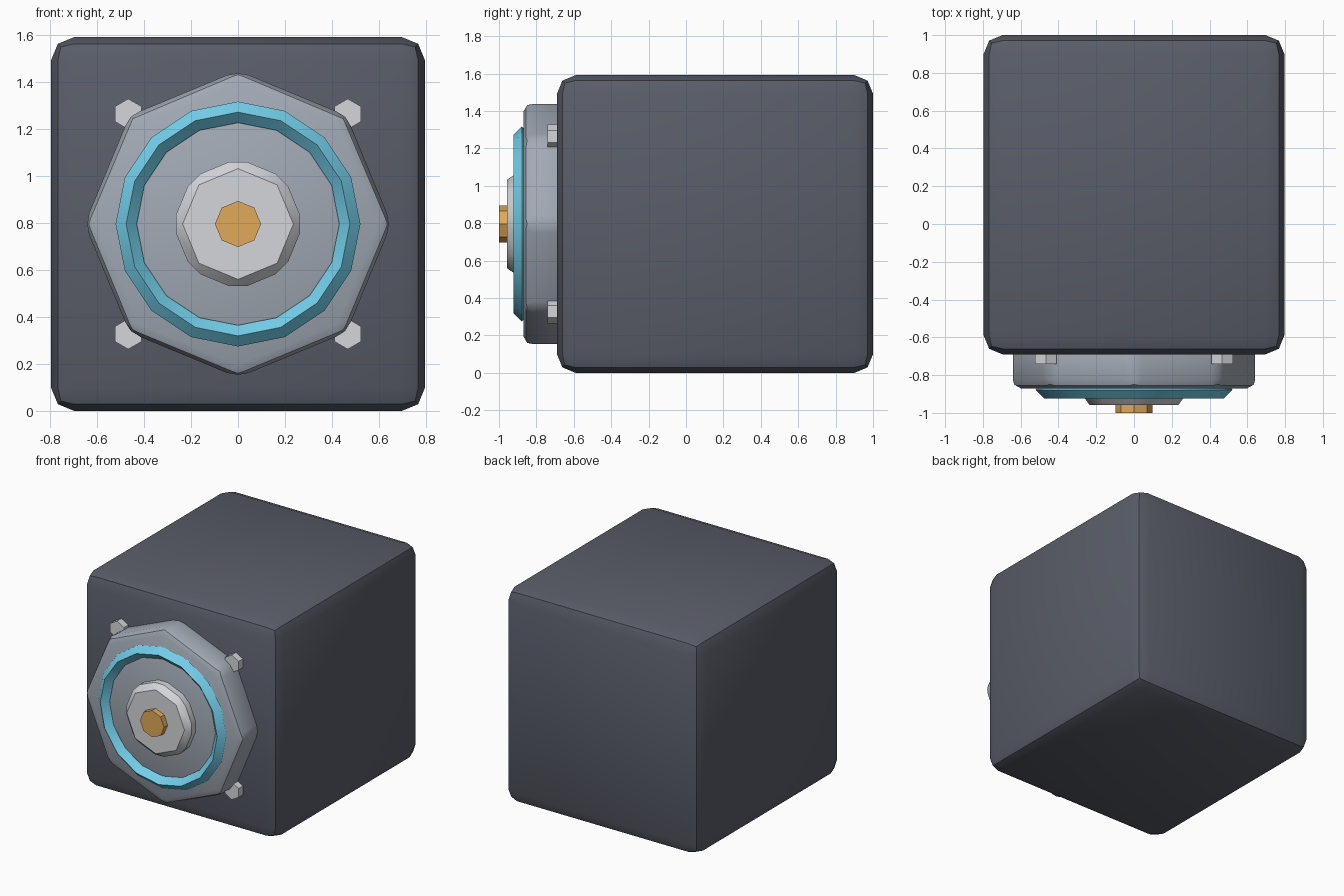
import bpy
from math import radians

if "Cube" in bpy.data.objects:
    bpy.data.objects.remove(bpy.data.objects["Cube"])

CZ = 0.796  # height of the dial axis


def material(name, rgb):
    m = bpy.data.materials.new(name)
    m.diffuse_color = (*rgb, 1)
    m.use_nodes = True
    m.node_tree.nodes["Principled BSDF"].inputs["Base Color"].default_value = m.diffuse_color
    return m


DARK = material("dark_slate", (0.10, 0.11, 0.14))
STEEL = material("steel", (0.36, 0.40, 0.46))
LIGHT = material("light_metal", (0.66, 0.67, 0.70))
CYAN = material("cyan", (0.17, 0.62, 0.82))
GOLD = material("gold", (0.75, 0.40, 0.10))


def finish(name, mat, bevel=0, segments=1):
    ob = bpy.context.object
    ob.name = name
    ob.data.materials.append(mat)
    bpy.ops.object.transform_apply(location=False, rotation=True, scale=True)
    if bevel:
        mod = ob.modifiers.new("bevel", 'BEVEL')
        mod.width = bevel
        mod.segments = segments
        mod.limit_method = 'ANGLE'
        mod.angle_limit = radians(30)
        bpy.ops.object.modifier_apply(modifier=mod.name)
    bpy.ops.object.shade_smooth_by_angle(angle=radians(30))
    return ob


def disc(name, mat, sides, radius, front, back, x=0, z=CZ, bevel=0, segments=1):
    """Prism along y with a vertex pointing up."""
    bpy.ops.mesh.primitive_cylinder_add(
        vertices=sides, radius=radius, depth=back - front,
        location=(x, (front + back) / 2, z), rotation=(radians(90), 0, 0))
    return finish(name, mat, bevel, segments)


# Rounded main body
bpy.ops.mesh.primitive_cube_add(size=1, location=(0, 0.155, CZ))
bpy.context.object.scale = (1.592, 1.69, 1.592)
finish("body", DARK, 0.1, 2)

# Octagonal front plate
disc("front_plate", STEEL, 8, 0.653, -0.87, -0.63, bevel=0.05, segments=2)

# Glowing ring with a diamond cross-section
bpy.ops.mesh.primitive_torus_add(
    major_segments=16, minor_segments=4, major_radius=0.476, minor_radius=0.045,
    location=(0, -0.878, CZ), rotation=(radians(90), 0, 0))
finish("ring", CYAN)

# Chamfered hub and its centre stud
disc("hub", LIGHT, 8, 0.28, -0.958, -0.80, bevel=0.041)
disc("centre_stud", GOLD, 8, 0.098, -1.0, -0.93)

# Four hexagonal bolts around the plate
for sx in (-1, 1):
    for sz in (-1, 1):
        disc("bolt", LIGHT, 6, 0.065, -0.74, -0.64, x=sx * 0.467, z=CZ + sz * 0.468)
